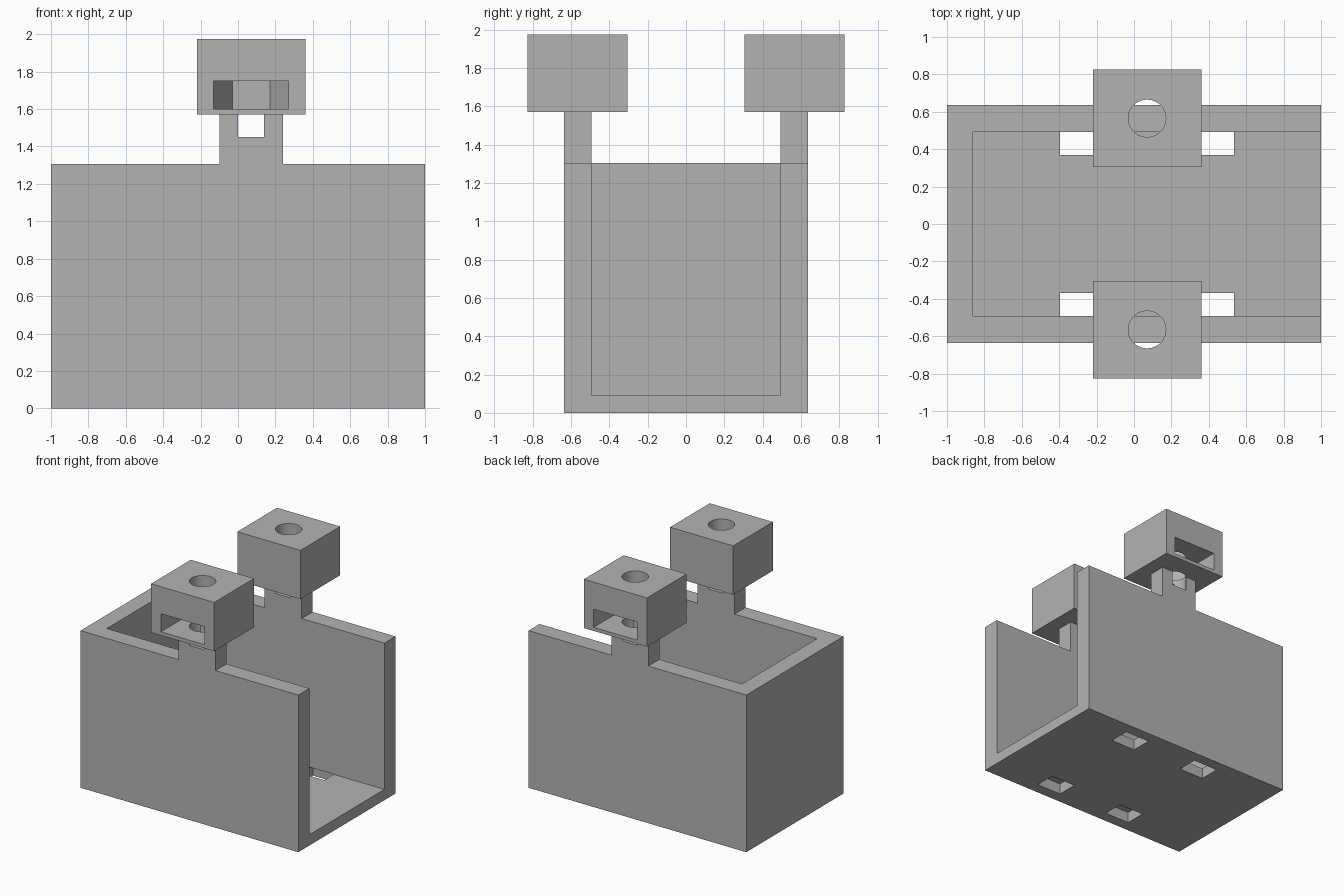
import bpy, bmesh, math
from mathutils import Vector

if "Cube" in bpy.data.objects:
    bpy.data.objects.remove(bpy.data.objects["Cube"], do_unlink=True)

grey = bpy.data.materials.new("plain_grey")
grey.use_nodes = True
colour = (0.45, 0.45, 0.45, 1)
grey.diffuse_color = colour
grey.node_tree.nodes["Principled BSDF"].inputs["Base Color"].default_value = colour

MID = 0.07      # x of the holder centre line
WALL_Y = 0.565  # y of the middle of each side wall


def prism(name, points, direction):
    """Extrude a closed outline along a direction into a solid."""
    bm = bmesh.new()
    face = bm.faces.new([bm.verts.new(p) for p in points])
    ext = bmesh.ops.extrude_face_region(bm, geom=[face])
    verts = [v for v in ext["geom"] if isinstance(v, bmesh.types.BMVert)]
    bmesh.ops.translate(bm, verts=verts, vec=Vector(direction))
    bmesh.ops.recalc_face_normals(bm, faces=bm.faces)
    mesh = bpy.data.meshes.new(name)
    bm.to_mesh(mesh)
    bm.free()
    mesh.materials.append(grey)
    obj = bpy.data.objects.new(name, mesh)
    bpy.context.collection.objects.link(obj)
    return obj


def box(name, x, y, z):
    outline = [(x[0], y[0], z[0]), (x[1], y[0], z[0]),
               (x[1], y[1], z[0]), (x[0], y[1], z[0])]
    return prism(name, outline, (0, 0, z[1] - z[0]))


def cut(target, cutter):
    """Subtract the cutter, then remove it."""
    cutter.hide_render = True
    mod = target.modifiers.new("cut", "BOOLEAN")
    mod.operation = "DIFFERENCE"
    mod.solver = "EXACT"
    mod.object = cutter
    bpy.ops.object.select_all(action="DESELECT")
    bpy.context.view_layer.objects.active = target
    target.select_set(True)
    bpy.ops.object.modifier_apply(modifier=mod.name)
    bpy.data.objects.remove(cutter, do_unlink=True)


def bolt_hole(side):
    ring = [math.tau * i / 64 for i in range(64)]
    return prism("bolt_cutter", [(MID + 0.1 * math.cos(a), side * WALL_Y + 0.1 * math.sin(a), 1.45)
                                 for a in ring], (0, 0, 1))


def nut_pocket(side):
    """Slot from the outer face ending in half a hexagon."""
    half = [(0.2, 0.4), (0.2, 0), (0.1, -0.173)]
    outline = half + [(-x, y) for x, y in reversed(half)]
    return prism("pocket_cutter", [(MID + x, side * (WALL_Y + y), 1.6) for x, y in outline],
                 (0, 0, 0.15))


# Body block with a raised neck in its outline
neck = [(0.17, 1.305), (0.17, 1.57), (-0.17, 1.57), (-0.17, 1.305)]
outline = [(-1, 0), (1, 0), (1, 1.305)] + [(MID + x, z) for x, z in neck] + [(-1, 1.305)]
body = prism("body", [(x, -0.637, z) for x, z in outline], (0, 1.274, 0))

# Cavity open at the top and at one end, leaving a neck on each side wall
cut(body, box("cavity_cutter", (-0.86, 1.2), (-0.493, 0.493), (0.09, 2)))

for side in (-1, 1):
    # Strap slots through the floor, reaching under the side wall
    for end in (-1, 1):
        xs = sorted((MID + end * 0.237, MID + end * 0.465))
        ys = sorted((side * 0.368, side * 0.543))
        cut(body, box("slot_cutter", xs, ys, (-0.1, 0.091)))
    cut(body, bolt_hole(side))

    # Holder head with bolt hole and nut pocket
    ys = sorted((side * 0.305, side * 0.826))
    head = box("front_head" if side < 0 else "back_head", (MID - 0.29, MID + 0.29), ys, (1.57, 1.975))
    cut(head, bolt_hole(side))
    cut(head, nut_pocket(side))
    bpy.ops.object.shade_smooth_by_angle(angle=math.radians(30))

bpy.ops.object.select_all(action="DESELECT")
body.select_set(True)
bpy.context.view_layer.objects.active = body
bpy.ops.object.shade_smooth_by_angle(angle=math.radians(30))
